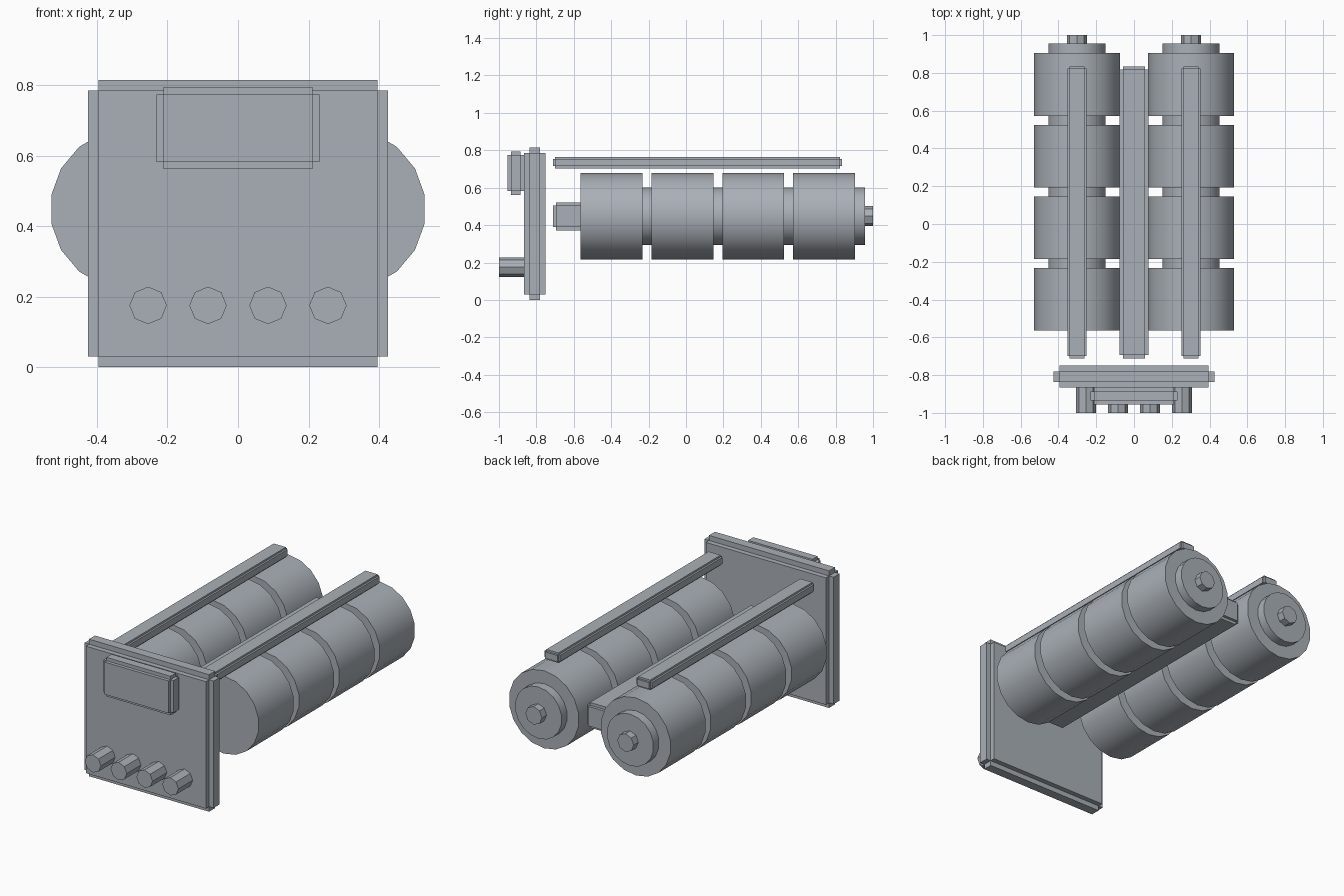
import bpy, bmesh, math
from mathutils import Matrix, Vector

if "Cube" in bpy.data.objects:
    bpy.data.objects.remove(bpy.data.objects["Cube"])

# Blue-grey metal used on every part
metal = bpy.data.materials.new("blue_grey_metal")
metal.diffuse_color = (0.40, 0.435, 0.475, 1)
metal.use_nodes = True
metal.node_tree.nodes["Principled BSDF"].inputs["Base Color"].default_value = metal.diffuse_color


def finish(name, bm, smooth=False):
    mesh = bpy.data.meshes.new(name)
    bm.to_mesh(mesh)
    bm.free()
    mesh.materials.append(metal)
    obj = bpy.data.objects.new(name, mesh)
    bpy.context.collection.objects.link(obj)
    if smooth:
        bpy.ops.object.select_all(action='DESELECT')
        obj.select_set(True)
        bpy.context.view_layer.objects.active = obj
        bpy.ops.object.shade_smooth_by_angle(angle=math.radians(30))
    return obj


def stepped_box(name, x, y, z, r):
    """Box with notched edges: three crossing boxes, each full size on one axis."""
    bm = bmesh.new()
    lo, hi = Vector((x[0], y[0], z[0])), Vector((x[1], y[1], z[1]))
    centre, size = (lo + hi) / 2, hi - lo
    for axis in range(3):
        s = [size[i] - (0 if i == axis else 2 * r) for i in range(3)]
        m = Matrix.Translation(centre) @ Matrix.Diagonal((*s, 1))
        bmesh.ops.create_cube(bm, size=1, matrix=m)
    return finish(name, bm)


def rod(name, x, z, y0, y1, radius, sides, smooth=False):
    """Cylinder along y with a vertex at the top."""
    bm = bmesh.new()
    m = Matrix.Translation((x, (y0 + y1) / 2, z)) @ Matrix.Rotation(math.pi / 2, 4, 'X')
    bmesh.ops.create_cone(bm, cap_ends=True, segments=sides, radius1=radius,
                          radius2=radius, depth=y1 - y0, matrix=m)
    return finish(name, bm, smooth)


# Front plate with raised display and a row of knobs
stepped_box("front_plate", (-0.425, 0.425), (-0.866, -0.75), (0, 0.815), 0.03)
stepped_box("display", (-0.231, 0.231), (-0.955, -0.866), (0.562, 0.794), 0.02)
for i in range(4):
    rod(f"knob_{i + 1}", -0.255 + 0.17 * i, 0.175, -1.0, -0.86, 0.053, 8)

# Central spine between the cylinders
stepped_box("centre_spine", (-0.076, 0.076), (-0.711, 0.835), (0.372, 0.522), 0.017)

# Left and right cylinder stacks with a rail above each
for side, cx in (("left", -0.302), ("right", 0.302)):
    for i in range(4):
        y = -0.564 + 0.379 * i
        rod(f"{side}_drum_{i + 1}", cx, 0.448, y, y + 0.331, 0.231, 18, True)
    rod(f"{side}_core", cx, 0.448, -0.54, 0.956, 0.154, 18, True)
    rod(f"{side}_terminal", cx, 0.448, 0.94, 1.0, 0.054, 8)
    stepped_box(f"{side}_rail", (cx - 0.051, cx + 0.051), (-0.711, 0.835),
                (0.704, 0.764), 0.011)
